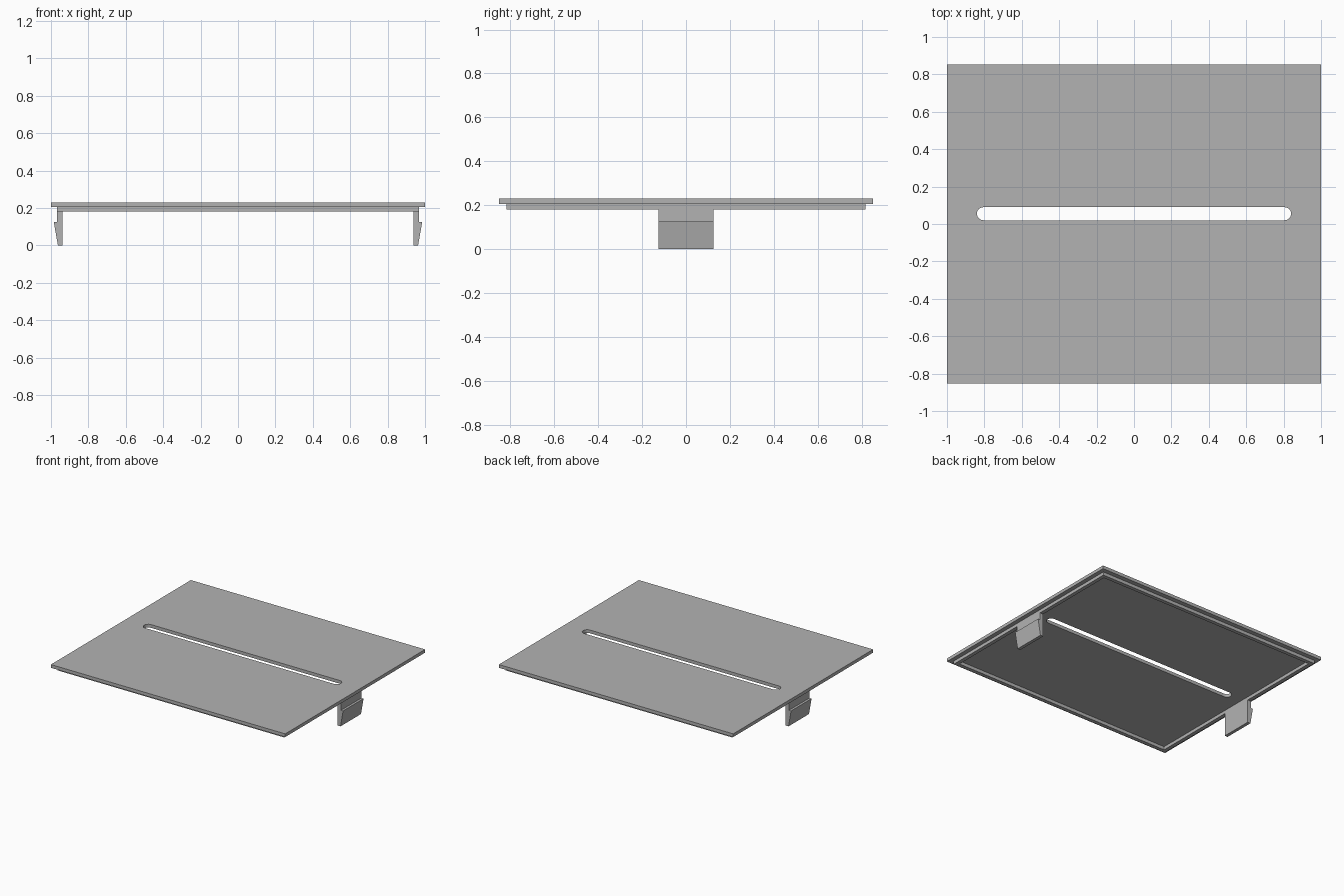
import bpy, bmesh, math

cube = bpy.data.objects.get("Cube")
if cube:
    bpy.data.objects.remove(cube, do_unlink=True)

grey = bpy.data.materials.new("plain grey")
grey.use_nodes = True
colour = (0.45, 0.45, 0.45, 1)
grey.diffuse_color = colour
grey.node_tree.nodes["Principled BSDF"].inputs["Base Color"].default_value = colour


def prism(name, outline, depth):
    """Extrude a closed 3D outline along the depth vector."""
    bm = bmesh.new()
    face = bm.faces.new([bm.verts.new(p) for p in outline])
    extruded = bmesh.ops.extrude_face_region(bm, geom=[face])["geom"]
    moved = [g for g in extruded if isinstance(g, bmesh.types.BMVert)]
    bmesh.ops.translate(bm, verts=moved, vec=depth)
    bmesh.ops.recalc_face_normals(bm, faces=bm.faces)
    mesh = bpy.data.meshes.new(name)
    bm.to_mesh(mesh)
    bm.free()
    mesh.materials.append(grey)
    obj = bpy.data.objects.new(name, mesh)
    bpy.context.collection.objects.link(obj)
    return obj


def slab(name, half_x, half_y, bottom, top):
    corners = [(-1, -1), (1, -1), (1, 1), (-1, 1)]
    return prism(name, [(x * half_x, y * half_y, bottom) for x, y in corners],
                 (0, 0, top - bottom))


def cut(obj, cutter):
    cutter.hide_render = True
    cutter.hide_viewport = True
    cutter.display_type = 'WIRE'
    mod = obj.modifiers.new("cut", 'BOOLEAN')
    mod.operation = 'DIFFERENCE'
    mod.solver = 'EXACT'
    mod.object = cutter


plate_bottom, plate_top = 0.205, 0.23
rim_bottom = 0.18

# Cover plate with a long round-ended slot
plate = slab("cover_plate", 1, 0.853, plate_bottom, plate_top)
radius, reach, slot_y, steps = 0.035, 0.805, 0.055, 12
slot = []
for side in (1, -1):
    for i in range(steps + 1):
        a = side * math.pi / 2 - math.pi / 2 + math.pi * (i / steps - 0.5)
        slot.append((side * reach + radius * math.cos(a),
                     slot_y + radius * math.sin(a), 0.1))
cut(plate, prism("slot_cutter", slot, (0, 0, 0.2)))

# Locating rim under the plate
rim = slab("locating_rim", 0.967, 0.818, rim_bottom, plate_bottom)
cut(rim, slab("rim_cutter", 0.938, 0.789, 0.1, 0.3))

# Barbed snap clips on both sides
profile = [(0.938, 0), (0.963, 0), (0.985, 0.125), (0.967, 0.125),
           (0.967, plate_bottom), (0.938, plate_bottom)]
for name, side in (("left_clip", 1), ("right_clip", -1)):
    prism(name, [(side * x, -0.125, z) for x, z in profile], (0, 0.25, 0))
